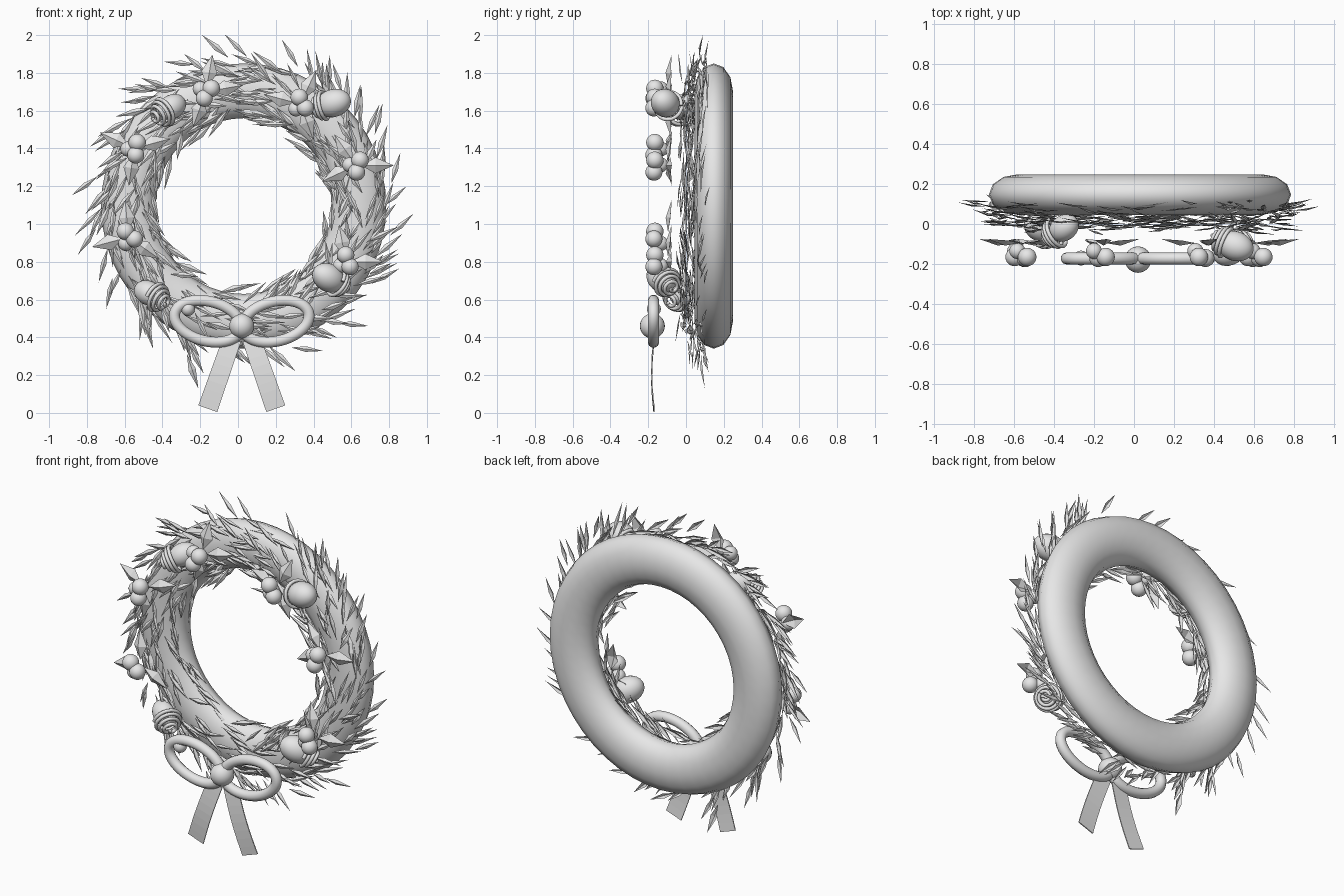
import bpy, bmesh, random
from math import sin, cos, pi, radians, tau
from mathutils import Vector

random.seed(4)
if "Cube" in bpy.data.objects:
    bpy.data.objects.remove(bpy.data.objects["Cube"], do_unlink=True)

GREY = bpy.data.materials.new("plain grey")
GREY.use_nodes = True
GREY.diffuse_color = (0.8, 0.8, 0.8, 1)
GREY.node_tree.nodes["Principled BSDF"].inputs["Base Color"].default_value = (0.8, 0.8, 0.8, 1)

CENTRE = Vector((0.03, 0.147, 1.095))
RING = 0.61


def finish(obj, name, smooth=True):
    obj.name = name
    obj.data.materials.append(GREY)
    if smooth:
        obj.data.shade_smooth()
    return obj


def mesh_object(bm, name):
    mesh = bpy.data.meshes.new(name)
    bm.to_mesh(mesh)
    bm.free()
    obj = bpy.data.objects.new(name, mesh)
    bpy.context.collection.objects.link(obj)
    return finish(obj, name, False)


def ball(name, pos, radius, scale=(1, 1, 1), axis=(0, 0, 1)):
    bpy.ops.mesh.primitive_uv_sphere_add(segments=24, ring_count=14, radius=radius, location=pos)
    obj = bpy.context.object
    obj.scale = scale
    obj.rotation_euler = Vector(axis).to_track_quat('Z', 'Y').to_euler()
    return finish(obj, name)


def tube(name, points, radius, cyclic=False):
    curve = bpy.data.curves.new(name, 'CURVE')
    curve.dimensions = '3D'
    curve.bevel_depth = radius
    curve.bevel_resolution = 3
    curve.use_fill_caps = True
    spline = curve.splines.new('POLY')
    spline.points.add(len(points) - 1)
    for point, co in zip(spline.points, points):
        point.co = (*co, 1)
    spline.use_cyclic_u = cyclic
    spline.use_smooth = True
    obj = bpy.data.objects.new(name, curve)
    bpy.context.collection.objects.link(obj)
    curve.materials.append(GREY)


def add_leaf(bm, base, along, length, width, droop):
    """Pointed leaf with a raised midrib, facing the front."""
    along = along.normalized()
    back = Vector((0, 1, 0))
    side = along.cross(back).normalized()
    rib = [bm.verts.new(base + along * length * t + back * droop * t * t) for t in (0, 0.45, 1)]
    rib[1].co -= back * width * 0.2
    for sign in (1, -1):
        edge = bm.verts.new(base + along * length * 0.45 + side * sign * width / 2
                            + back * (droop * 0.2 + width * 0.1))
        for face in ((rib[0], rib[1], edge), (rib[1], rib[2], edge)):
            bm.faces.new(face if sign < 0 else face[::-1])


# Wreath body
bpy.ops.mesh.primitive_torus_add(major_radius=RING, minor_radius=0.145, major_segments=48,
                                 minor_segments=12, location=CENTRE, rotation=(pi / 2, 0, 0))
body = finish(bpy.context.object, "wreath_body")
body.scale.z = 0.7

# Narrow leaves sweeping around the front of the body
bm = bmesh.new()
COUNT = 400
for i in range(COUNT):
    a = tau * i / COUNT + random.uniform(-0.05, 0.05)
    phi = radians(random.uniform(-75, 75))
    radial = Vector((cos(a), 0, sin(a)))
    tangent = Vector((-sin(a), 0, cos(a)))
    base = CENTRE + radial * (RING + 0.15 * sin(phi))
    base.y += -0.15 * cos(phi) + random.uniform(-0.03, 0.03)
    sweep = phi * 0.4 + radians(random.uniform(-38, 38))
    along = tangent * cos(sweep) + radial * sin(sweep) + Vector((0, random.uniform(-0.22, 0.1), 0))
    length = random.uniform(0.14, 0.22)
    tip = base + along * length
    if tip.z < 1.98 and 0.42 < (tip - CENTRE).length < 0.93:
        add_leaf(bm, base, along, length, random.uniform(0.022, 0.036), random.uniform(0, 0.03))
# A few longer strays around the rim
for i in range(18):
    a = tau * i / 18 + 0.15
    radial = Vector((cos(a), 0, sin(a)))
    tangent = Vector((-sin(a), 0, cos(a)))
    base = CENTRE + radial * 0.79 - Vector((0, random.uniform(0.04, 0.08), 0))
    add_leaf(bm, base, tangent + radial * random.uniform(0.4, 1), 0.17, 0.03, 0.02)
# One high tip and one low tip
add_leaf(bm, Vector((-0.05, 0.07, 1.88)), Vector((-0.14, 0, 0.12)), 0.184, 0.035, 0.02)
add_leaf(bm, Vector((-0.27, 0.08, 0.31)), Vector((0.06, 0, -0.18)), 0.19, 0.04, 0.02)
mesh_object(bm, "narrow_leaves")

# Berry clusters: centre, leaf directions, angle at which the berries fan
CLUSTERS = {
    "top_right": (-0.17, 1.70, (10, 80, 250), 30),
    "top_left": (0.33, 1.635, (65, 165, 290), 100),
    "upper_right": (-0.55, 1.40, (15, 155, 262), 60),
    "upper_left": (0.625, 1.31, (0, 125, 205), 50),
    "lower_right": (-0.58, 0.93, (95, 195, 325), 120),
    "lower_left": (0.57, 0.80, (0, 100, 215), 90),
}
for name, (x, z, angles, fan) in CLUSTERS.items():
    bm = bmesh.new()
    for deg in angles:
        d = Vector((cos(radians(deg)), 0, sin(radians(deg))))
        add_leaf(bm, Vector((x, -0.095, z)) + d * 0.025, d, 0.175, 0.085, 0.02)
    mesh_object(bm, name + "_broad_leaves")
    for j, (turn, depth, radius) in enumerate(((0, 0.165, 0.046), (125, 0.135, 0.04),
                                               (225, 0.17, 0.045))):
        t = radians(fan + turn)
        ball(f"{name}_berry_{j + 1}", (x + 0.033 * cos(t), -depth, z + 0.036 * sin(t)), radius)

# Acorns: smooth nut with a coiled conical cup
ACORNS = {
    "top_left": ((0.505, -0.11, 1.64), (0.85, -0.3, 0.25), 0.074),
    "bottom_left": ((0.48, -0.13, 0.715), (-0.7, -0.45, 0.4), 0.074),
    "top_right": ((-0.35, -0.02, 1.62), (0.75, 0.5, 0.5), 0.064),
    "bottom_right": ((-0.475, -0.02, 0.635), (-0.75, 0.5, 0.4), 0.064),
}
for name, (pos, axis, radius) in ACORNS.items():
    pos, axis = Vector(pos), Vector(axis).normalized()
    ball(name + "_nut", pos, radius, (1, 1, 1.3), axis)
    turn = axis.to_track_quat('Z', 'Y')
    steps, turns = 90, 4
    coil = []
    for i in range(steps + 1):
        t = i / steps
        r = 0.075 * (1 - 0.85 * t * t)
        a = tau * turns * t
        coil.append(pos + turn @ Vector((r * cos(a), r * sin(a), -0.045 - 0.085 * t)))
    tube(name + "_coiled_cup", coil, 0.01)

# Bow loops and ribbon tails, mirrored about the knot
KNOT_X = 0.02
TILT = radians(14)
for side, label in ((-1, "right"), (1, "left")):
    loop = []
    for i in range(48):
        a = tau * i / 48
        u, v = 0.18 * cos(a), 0.105 * sin(a)
        loop.append((KNOT_X + side * (0.18 + u * cos(TILT) - v * sin(TILT)), -0.172,
                     0.485 + u * sin(TILT) + v * cos(TILT)))
    tube(label + "_bow_loop", loop, 0.03, True)

    bm = bmesh.new()
    rows = []
    for i in range(9):
        t = i / 8
        y = -0.17 - 0.012 * sin(pi * t)
        inner = (KNOT_X + side * (0.005 + 0.125 * t), y, 0.375 - 0.37 * t)
        outer = (KNOT_X + side * (0.10 + 0.13 * t), y, 0.40 - 0.36 * t)
        rows.append([bm.verts.new(inner), bm.verts.new(outer)])
    for (p, q), (r, s) in zip(rows, rows[1:]):
        bm.faces.new((p, q, s, r) if side < 0 else (p, r, s, q))
    tail = mesh_object(bm, label + "_ribbon_tail")
    solid = tail.modifiers.new("thickness", 'SOLIDIFY')
    solid.thickness = 0.006
    solid.offset = 0

ball("bow_knot", (KNOT_X, -0.178, 0.46), 0.066)
ball("bow_bead", (-0.265, -0.17, 0.55), 0.037)
